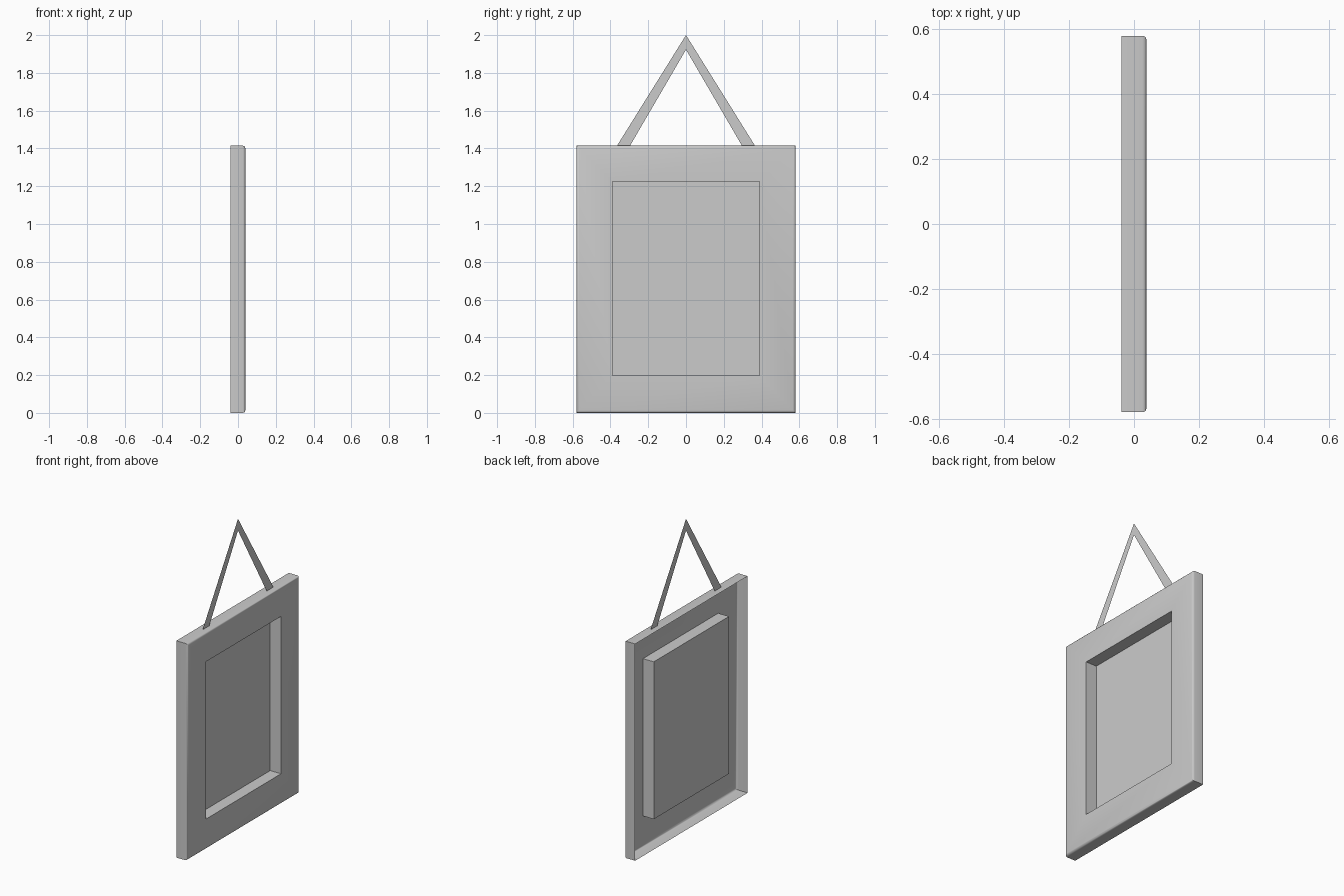
import bpy, bmesh, math

if "Cube" in bpy.data.objects:
    bpy.data.objects.remove(bpy.data.objects["Cube"])


def make_object(name, bm):
    mesh = bpy.data.meshes.new(name)
    bm.to_mesh(mesh)
    bm.free()
    obj = bpy.data.objects.new(name, mesh)
    bpy.context.collection.objects.link(obj)
    return obj


def rect(bm, x, half_w, z0, z1):
    return [bm.verts.new((x, y, z)) for y, z in
            ((-half_w, z0), (half_w, z0), (half_w, z1), (-half_w, z1))]


W, H, D = 0.58, 1.415, 0.039          # outer half width, height, half depth
OW, OZ0, OZ1 = 0.388, 0.198, 1.225    # picture opening

# Frame shell, open at the back: outer wall, rounded front edge, recess, picture panel
bm = bmesh.new()
loops = [rect(bm, -D, W, 0, H)]
R_IN, R_X, STEPS = 0.014, 0.014, 3
for i in range(STEPS + 1):
    a = math.pi / 2 * i / STEPS
    inset = R_IN * (1 - math.cos(a))
    loops.append(rect(bm, D - R_X + R_X * math.sin(a), W - inset, inset, H - inset))
loops.append(rect(bm, D, OW, OZ0, OZ1))
loops.append(rect(bm, -D, OW, OZ0, OZ1))
for a, b in zip(loops, loops[1:]):
    for i in range(4):
        j = (i + 1) % 4
        bm.faces.new((a[i], a[j], b[j], b[i]))
bm.faces.new(loops[-1])
frame = make_object("picture_frame", bm)
bpy.context.view_layer.objects.active = frame
frame.select_set(True)
bpy.ops.object.shade_smooth_by_angle(angle=math.radians(40))

# Flat hanging strap, an upside-down V standing on the top wall
bm = bmesh.new()
outer_top = bm.verts.new((0, 0, 2.0))
inner_top = bm.verts.new((0, 0, 1.923))
for side in (-1, 1):
    foot = [bm.verts.new((0, side * y, H)) for y in (0.365, 0.296)]
    face = [outer_top, foot[0], foot[1], inner_top]
    bm.faces.new(face if side < 0 else face[::-1])
make_object("hanging_strap", bm)
